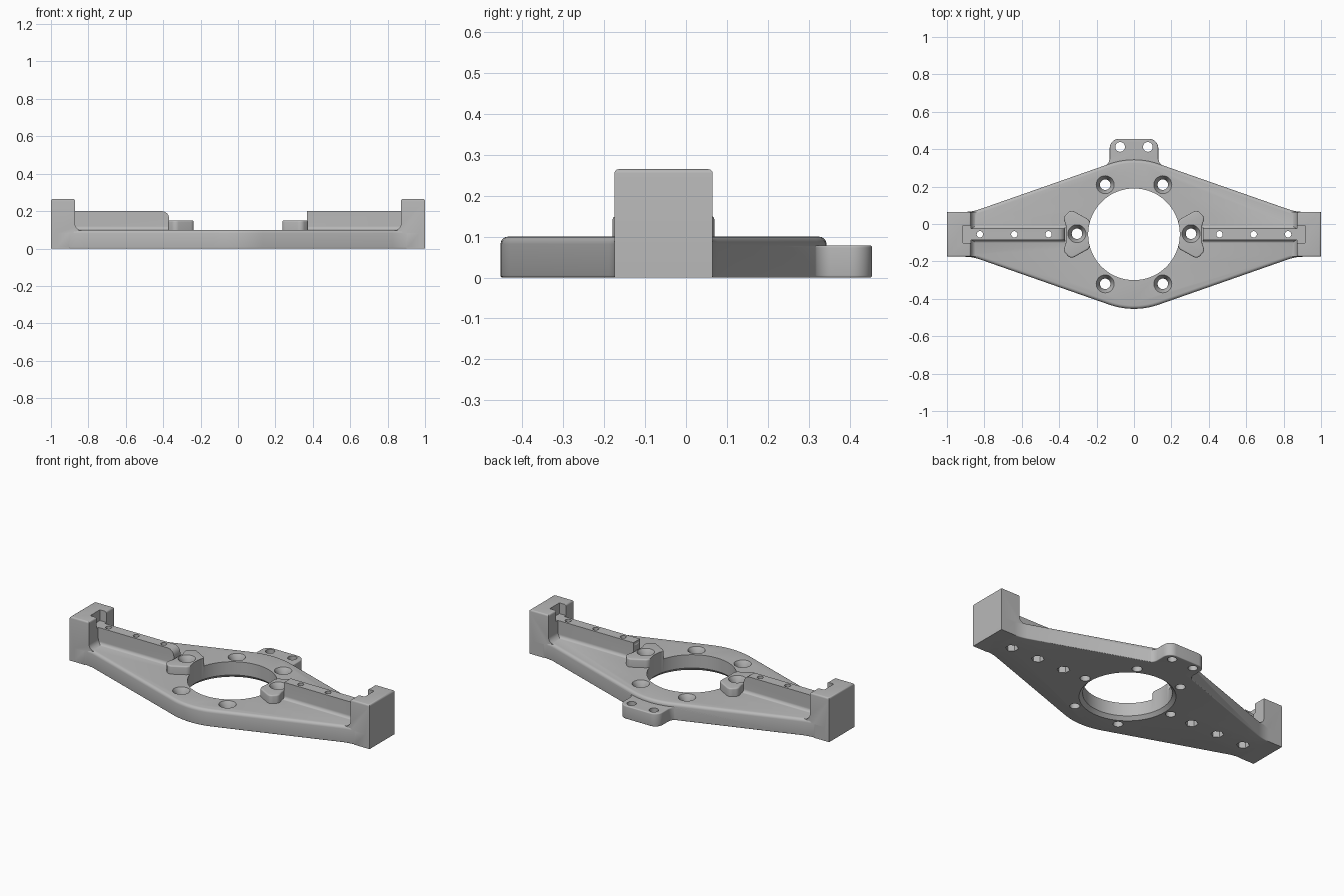
import bpy, bmesh, math
from mathutils import Vector, Matrix

if "Cube" in bpy.data.objects:
    bpy.data.objects.remove(bpy.data.objects["Cube"], do_unlink=True)

metal = bpy.data.materials.new("satin_grey_metal")
metal.use_nodes = True
GREY = (0.48, 0.48, 0.48, 1)
metal.diffuse_color = GREY
metal.node_tree.nodes["Principled BSDF"].inputs["Base Color"].default_value = GREY

MID = -0.055          # y of the bore and ribs
TOP = 0.1             # plate thickness
BORE = 0.245


def rounded(corners):
    """Outline from (u, v, radius) corners, arcs replacing each rounded corner."""
    out = []
    for i, (u, v, r) in enumerate(corners):
        p = Vector((u, v))
        if not r:
            out.append(p)
            continue
        a = (Vector(corners[i - 1][:2]) - p).normalized()
        b = (Vector(corners[(i + 1) % len(corners)][:2]) - p).normalized()
        half = math.acos(a.dot(b)) / 2
        c = p + (a + b).normalized() * r / math.sin(half)
        s, e = p + a * r / math.tan(half) - c, p + b * r / math.tan(half) - c
        start = math.atan2(s.y, s.x)
        turn = (math.atan2(e.y, e.x) - start + math.pi) % (2 * math.pi) - math.pi
        steps = 10
        for k in range(steps + 1):
            t = start + turn * k / steps
            out.append(c + r * Vector((math.cos(t), math.sin(t))))
    return out


def finish(name, bm):
    bmesh.ops.recalc_face_normals(bm, faces=bm.faces)
    me = bpy.data.meshes.new(name)
    bm.to_mesh(me)
    bm.free()
    me.materials.append(metal)
    ob = bpy.data.objects.new(name, me)
    bpy.context.collection.objects.link(ob)
    return ob


def prism(name, corners, lo, hi, axis="z", side=1, bevels=()):
    """Extrude an outline along an axis; bevels are (edge midpoint rule, width)."""
    place = {"z": lambda u, v, w: (u, v, w),
             "y": lambda u, v, w: (u, w, v),
             "x": lambda u, v, w: (w, u, v)}[axis]
    bm = bmesh.new()
    verts = [bm.verts.new(place(p.x, p.y, lo)) for p in rounded(corners)]
    face = bm.faces.new(verts)
    new = bmesh.ops.extrude_face_region(bm, geom=[face])["geom"]
    shift = Vector(place(0, 0, hi - lo))
    bmesh.ops.translate(bm, vec=shift, verts=[g for g in new if isinstance(g, bmesh.types.BMVert)])
    bmesh.ops.recalc_face_normals(bm, faces=bm.faces)
    for rule, width in bevels:
        edges = [e for e in bm.edges if all(rule(v.co) for v in e.verts)]
        bmesh.ops.bevel(bm, geom=edges, offset=width, segments=4, profile=0.5,
                        affect="EDGES", clamp_overlap=True)
    bmesh.ops.scale(bm, vec=(side, 1, 1), verts=bm.verts)
    return finish(name, bm)


def at_height(z):
    return lambda co: abs(co.z - z) < 1e-4


def cutter(x, y, z0, z1, r0, r1=None, sides=32):
    bm = bmesh.new()
    bmesh.ops.create_cone(bm, cap_ends=True, segments=sides, radius1=r0,
                          radius2=r0 if r1 is None else r1, depth=z1 - z0,
                          matrix=Matrix.Translation((x, y, (z0 + z1) / 2)))
    return finish("cutter", bm)


def combine(body, tool, operation):
    tool.hide_render = True
    mod = body.modifiers.new("combine", "BOOLEAN")
    mod.operation, mod.solver, mod.object = operation, "EXACT", tool
    bpy.context.view_layer.objects.active = body
    bpy.ops.object.modifier_apply(modifier=mod.name)
    bpy.data.objects.remove(tool, do_unlink=True)


# Diamond base plate with necked ends
APEX, SLOPE, HALF = 0.4225, 0.35, 0.12
neck = (APEX - HALF) / SLOPE
quarter = [(0.97, HALF, 0), (neck, HALF, 0.25), (0, APEX, 0.4)]
upper = quarter + [(-u, v, r) for u, v, r in quarter[1::-1]]
outline = upper + [(-u, -v, r) for u, v, r in upper]
body = prism("bracket_body", [(u, v + MID, r) for u, v, r in outline], 0, TOP,
             bevels=[(at_height(TOP), 0.018), (at_height(0), 0.005)])

# Rear mounting tab, flared into the plate
edge = APEX + MID - 0.004
half_tab = [(0.28, 0.15, 0), (0.28, edge - 0.28 * SLOPE, 0),
            (0.13, edge - 0.13 * SLOPE, 0.05), (0.13, 0.455, 0.05)]
tab = prism("rear_tab", half_tab + [(-u, v, r) for u, v, r in half_tab[::-1]], 0.0, 0.079,
            bevels=[(at_height(0.079), 0.006), (at_height(0), 0.005)])
combine(body, tab, "UNION")

for side in (1, -1):
    # Upright end block with a fillet down to the plate
    block = prism("end_block",
                  [(1, 0, 0), (1, 0.265, 0), (0.872, 0.265, 0), (0.872, 0.098, 0.035),
                   (0.82, 0.098, 0), (0.82, 0.05, 0), (0.9, 0.05, 0), (0.9, 0, 0)],
                  MID - HALF, MID + HALF, "y", side, [(at_height(0.265), 0.01)])
    combine(body, block, "UNION")

    # Rib along the arm, filleted at its base
    ends = []
    if side < 0:
        ends = [(lambda co: abs(co.z - 0.2) < 1e-4 and co.x < 0.4, 0.04)]
    half_rib = [(0.055, 0.06, 0), (0.055, 0.099, 0), (0.031, 0.099, 0.02), (0.031, 0.2, 0)]
    rib = prism("rib", [(MID + u, v, r) for u, v, r in half_rib]
                + [(MID - u, v, r) for u, v, r in half_rib[::-1]],
                0.368, 0.89, "x", side, ends)
    combine(body, rib, "UNION")

    # Raised boss beside the bore
    half_boss = [(0.236, 0.075, 0.03), (0.338, 0.132, 0.03), (0.378, 0.09, 0.03),
                 (0.364, 0.045, 0)]
    boss = prism("boss", [(u, MID + v, r) for u, v, r in half_boss]
                 + [(u, MID - v, r) for u, v, r in half_boss[::-1]],
                 0.05, 0.15, side=side, bevels=[(at_height(0.15), 0.008)])
    combine(body, boss, "UNION")

# Central bore with a chamfer underneath
combine(body, cutter(0, MID, -0.1, 0.4, BORE, sides=96), "DIFFERENCE")
combine(body, cutter(0, MID, -0.02, 0.02, BORE + 0.04, BORE, 96), "DIFFERENCE")


def countersunk(x, y, top):
    combine(body, cutter(x, y, -0.1, 0.3, 0.028), "DIFFERENCE")
    combine(body, cutter(x, y, top - 0.035, top + 0.035, 0.028, 0.068), "DIFFERENCE")


for side in (1, -1):
    # Notch in the end block above the rib
    x0, x1, y0, y1 = 0.85, 0.915, MID - 0.046, MID + 0.046
    notch = prism("notch", [(x0, y0, 0), (x1, y0, 0), (x1, y1, 0), (x0, y1, 0)],
                  0.2, 0.4, side=side)
    combine(body, notch, "DIFFERENCE")

    # Screw holes in the plate, boss and tab
    for y in (0.265, -0.265):
        countersunk(side * 0.154, MID + y, TOP)
    countersunk(side * 0.305, MID + 0.003, 0.15)
    combine(body, cutter(side * 0.074, 0.412, -0.1, 0.2, 0.026), "DIFFERENCE")

    # Rib holes with hexagonal nut pockets below
    for x in (0.457, 0.64, 0.824):
        combine(body, cutter(side * x, MID, -0.1, 0.3, 0.017), "DIFFERENCE")
        combine(body, cutter(side * x, MID, -0.05, 0.06, 0.036, sides=6), "DIFFERENCE")

bpy.ops.object.select_all(action="DESELECT")
body.select_set(True)
bpy.context.view_layer.objects.active = body
bpy.ops.object.shade_smooth_by_angle(angle=math.radians(30))
